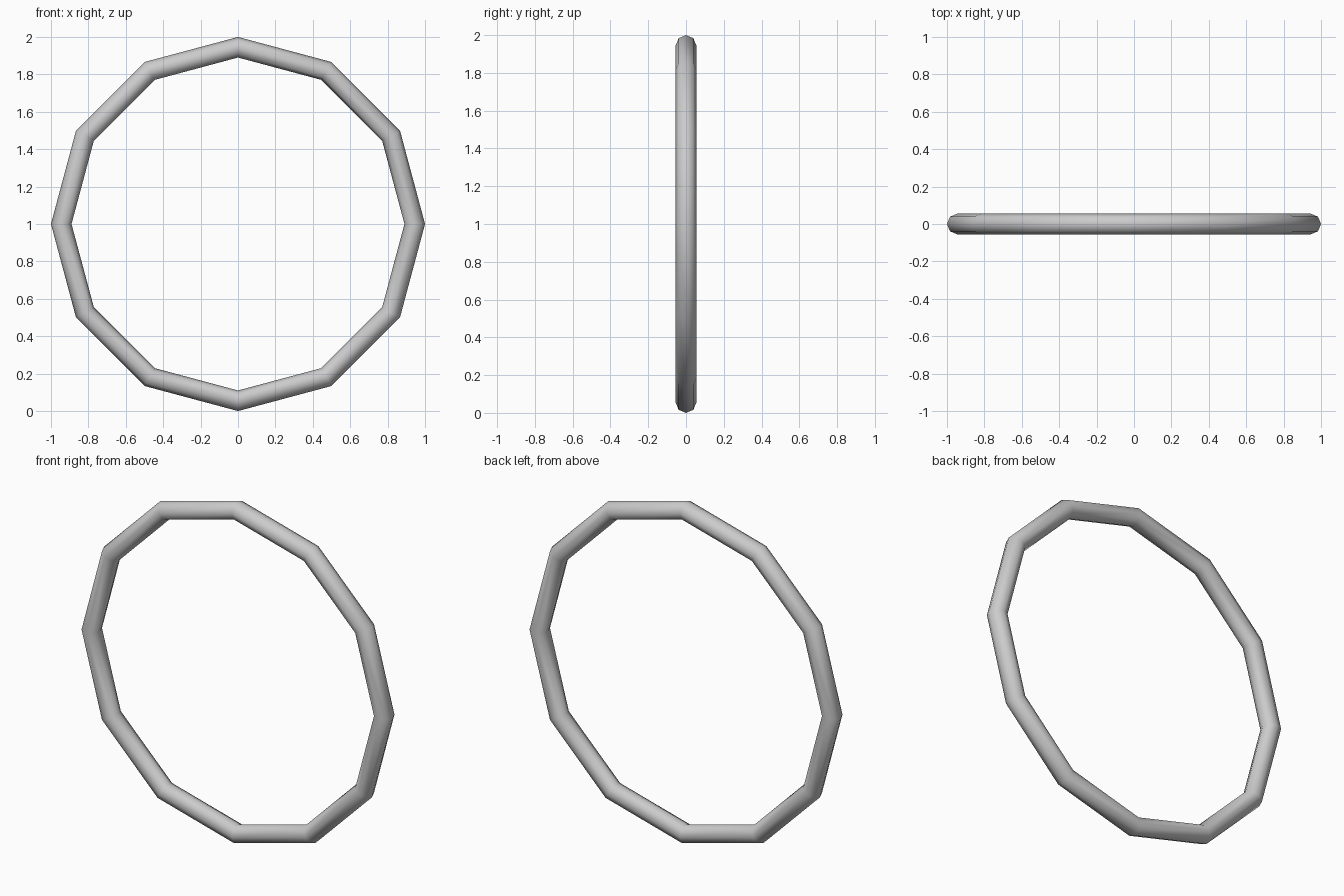
import bpy
import math

if "Cube" in bpy.data.objects:
    bpy.data.objects.remove(bpy.data.objects["Cube"])

# Upright twelve-sided ring with an eight-sided tube
bpy.ops.mesh.primitive_torus_add(
    major_segments=12, minor_segments=8,
    major_radius=0.945, minor_radius=0.055,
    location=(0, 0, 1), rotation=(math.pi / 2, 0, 0))
ring = bpy.context.object
ring.name = "ring"
bpy.ops.object.transform_apply(location=True, rotation=True, scale=True)
bpy.ops.object.shade_smooth()
